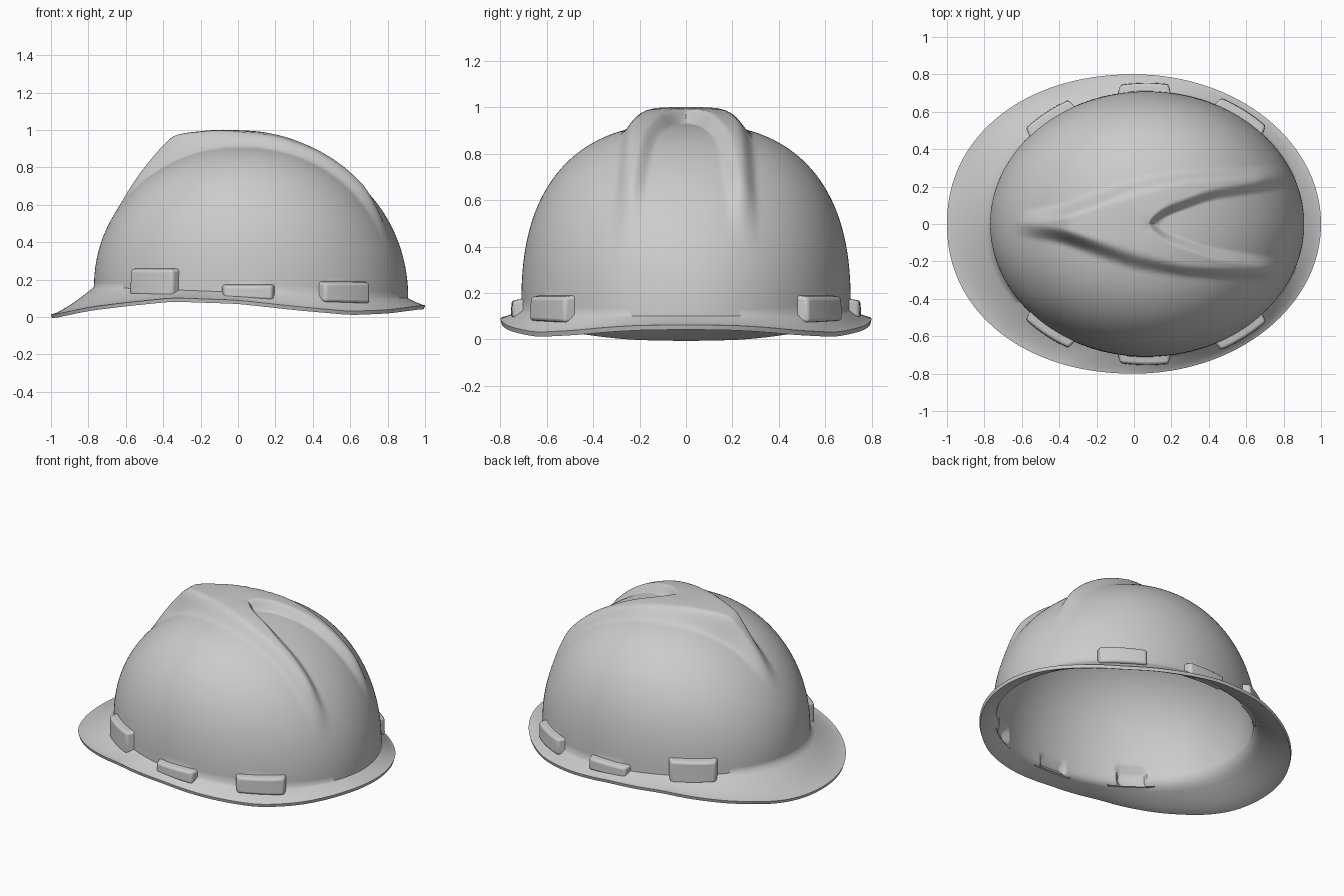
import bpy, bmesh
from math import sin, cos, pi, radians, hypot, copysign

if "Cube" in bpy.data.objects:
    bpy.data.objects.remove(bpy.data.objects["Cube"])

SEG, DOME, BRIM = 288, 56, 8
CX, A, B, TOP = 0.07, 0.84, 0.71, 0.93
WALL = 0.025

# Curves along the hat's length: (x, value)
RIM_Z = [(-1, -.012), (-.8, .03), (-.6, .055), (-.35, .08), (0, .068), (.3, .035), (.6, .008), (.8, .016), (1, .042)]
RIDGE_H = [(-.64, 0), (-.35, .135), (-.2, .1), (0, .07), (.3, .05), (.66, .04), (.8, 0)]
RIDGE_OUT = [(-.65, .03), (-.4, .06), (0, .2), (.25, .245), (.75, .275)]
RIDGE_IN = [(.02, -.06), (.15, .06), (.4, .15), (.75, .205)]
# Lugs: (angle, half length, top height)
LUGS = [(radians(d * s), w, z) for s in (1, -1)
        for d, w, z in ((128, .15, .26), (91, .145, .175), (53.5, .155, .19))]


def clamp(v):
    return max(0.0, min(1.0, v))


def smooth(v):
    v = clamp(v)
    return v * v * (3 - 2 * v)


def linear(x, pts):
    if x <= pts[0][0]:
        return pts[0][1]
    for (x0, v0), (x1, v1) in zip(pts, pts[1:]):
        if x <= x1:
            return v0 + (v1 - v0) * (x - x0) / (x1 - x0)
    return pts[-1][1]


def curve(x, pts, r=.04):
    return sum(linear(x + d, pts) for d in (-r, 0, r)) / 3


def base_z(t):
    return .13 - .03 * cos(t)


def side_normal(t):
    nx, ny = cos(t) / A, sin(t) / B
    k = hypot(nx, ny)
    return nx / k, ny / k


def dome_raw(t, u, inset):
    n = 2.05 + .45 * sin(t) ** 2
    r, h = sin(u) ** (2 / n), max(cos(u), 0) ** (2 / n)
    zb = base_z(t)
    return (CX + (A - inset) * r * cos(t), (B - inset) * r * sin(t),
            zb + (TOP - inset - zb) * h)


# Raised V-shaped ridge with a valley between its arms
def ridge(x, y):
    w = abs(y)
    m = 1 - smooth((w - curve(x, RIDGE_OUT) + .045) / .09)
    if x > .02:
        m *= 1 - smooth((x - .02) / .12) * (1 - smooth((w - curve(x, RIDGE_IN) + .03) / .06))
    return m * curve(x, RIDGE_H, .02)


def dome_point(t, u, inner):
    x, y, z = dome_raw(t, u, WALL if inner else 0)
    if not inner:
        h = ridge(x, y)
        if h > 0:
            k = clamp(x / .4)
            nx, ny, nz = k * (x - CX) / A ** 2, k * y / B ** 2, (z - .12) / .66
            q = (nx * nx + ny * ny + nz * nz) ** .5
            x, y, z = x + h * nx / q, y + h * ny / q, z + h * nz / q
    # Strap pockets hidden behind the lugs
    nx, ny = side_normal(t)
    for tc, _, top in LUGS:
        d = (t - tc + pi) % (2 * pi) - pi
        if abs(d) < .11 and z < top - .03:
            push = .035 if inner else .015
            x, y = x + nx * push, y + ny * push
    return x, y, z


def brim_point(t, f, under):
    m = 2.0 if cos(t) > 0 else 2.12
    ox = copysign(abs(cos(t)) ** (2 / m), cos(t))
    oy = .8 * copysign(abs(sin(t)) ** (2 / m), sin(t))
    inset = WALL if under else 0
    bx, by = CX + (A - inset) * cos(t), (B - inset) * sin(t)
    if under:
        ox, oy = ox * .994, oy * .994
    ze = curve(ox, RIM_Z) + (.002 if under else .022)
    zb = base_z(t) - (.02 if under else 0)
    g = 1 - (1 - f) ** 1.3
    return bx + (ox - bx) * f, by + (oy - by) * f, zb + (ze - zb) * g


def finish(name, bm, angle):
    bmesh.ops.recalc_face_normals(bm, faces=bm.faces)
    me = bpy.data.meshes.new(name)
    bm.to_mesh(me)
    bm.free()
    ob = bpy.data.objects.new(name, me)
    bpy.context.collection.objects.link(ob)
    bpy.ops.object.select_all(action='DESELECT')
    ob.select_set(True)
    bpy.context.view_layer.objects.active = ob
    bpy.ops.object.shade_smooth_by_angle(angle=radians(angle))
    return ob


# Shell: outer dome, brim top, brim underside, inner dome
bm = bmesh.new()
angles = [2 * pi * i / SEG for i in range(SEG)]
us = [pi / 2 * k / DOME for k in range(1, DOME + 1)]
fs = [k / BRIM for k in range(1, BRIM + 1)]
rings = [[dome_point(t, u, False) for t in angles] for u in us]
rings += [[brim_point(t, f, False) for t in angles] for f in fs]
rings += [[brim_point(t, f, True) for t in angles] for f in reversed(fs)]
rings += [[dome_point(t, u, True) for t in angles] for u in reversed(us)]
rows = [[bm.verts.new(p) for p in ring] for ring in rings]
for r0, r1 in zip(rows, rows[1:]):
    for i in range(SEG):
        j = (i + 1) % SEG
        bm.faces.new((r0[i], r1[i], r1[j], r0[j]))
for row, inner in ((rows[0], False), (rows[-1], True)):
    pole = bm.verts.new(dome_point(0, 0, inner))
    for i in range(SEG):
        bm.faces.new((pole, row[i], row[(i + 1) % SEG]))
finish("helmet_shell", bm, 55)


# Lugs: open-backed blocks that follow the curve of the shell
def lug(name, tc, half, top):
    bm = bmesh.new()
    speed = hypot(A * sin(tc), B * cos(tc))
    cols, n = [], 8
    for i in range(n + 1):
        s = 2 * i / n - 1
        row = []
        for off, dz in ((-.012, 0), (.045, 0), (.042, 1), (-.012, 1)):
            t = tc + s * (half - (.02 if off > 0 else 0)) / speed
            nx, ny = side_normal(t)
            z = top - (.008 if off > 0 else 0) if dz else base_z(t) - .035
            row.append(bm.verts.new((CX + A * cos(t) + nx * off, B * sin(t) + ny * off, z)))
        cols.append(row)
    for c0, c1 in zip(cols, cols[1:]):
        for k in range(3):
            bm.faces.new((c0[k], c1[k], c1[k + 1], c0[k + 1]))
    bm.faces.new(cols[0])
    bm.faces.new(cols[-1][::-1])
    ob = finish(name, bm, 40)
    # an open mesh may orient inward: make the normals face away from the hat
    me = ob.data
    f = me.polygons[1]
    if f.normal.x * cos(tc) + f.normal.y * sin(tc) < 0:
        me.flip_normals()
    mod = ob.modifiers.new("soft_edges", 'BEVEL')
    mod.width, mod.segments, mod.limit_method = .014, 3, 'ANGLE'
    mod.angle_limit = radians(40)


places = ("front", "middle", "rear")
for i, (tc, half, top) in enumerate(LUGS):
    lug(f"{places[i % 3]}_lug_{'left' if i < 3 else 'right'}", tc, half, top)
